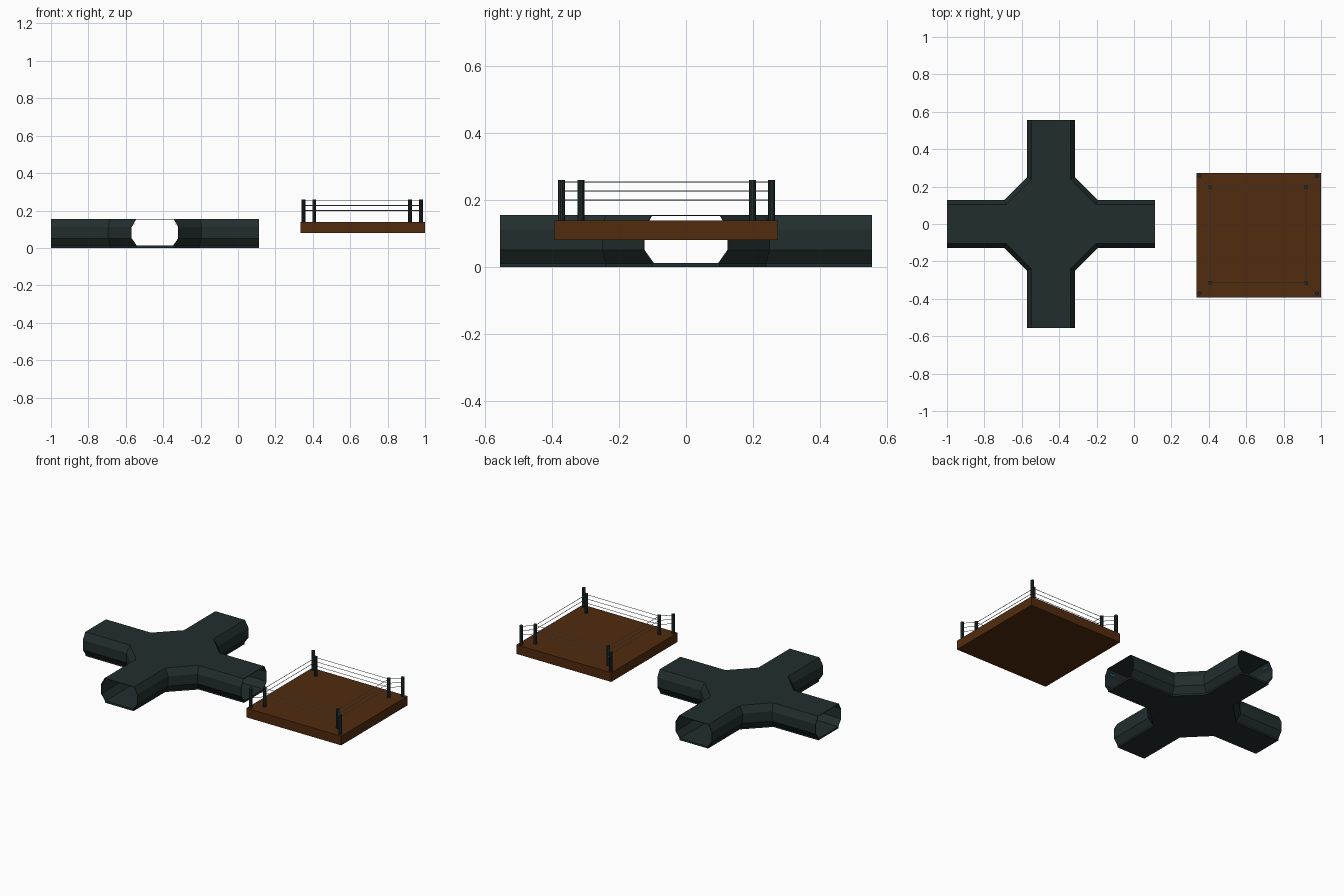
import bpy, bmesh, math
from mathutils import Vector, Matrix

if "Cube" in bpy.data.objects:
    bpy.data.objects.remove(bpy.data.objects["Cube"])


def material(name, rgb):
    m = bpy.data.materials.new(name)
    m.diffuse_color = (*rgb, 1)
    m.use_nodes = True
    m.node_tree.nodes["Principled BSDF"].inputs["Base Color"].default_value = m.diffuse_color
    return m


DARK = material("dark slate", (0.0165, 0.027, 0.027))
BROWN = material("brown wood", (0.083, 0.024, 0.0045))
GREY = material("rope grey", (0.35, 0.38, 0.38))
BLUE = material("light blue", (0.02, 0.25, 0.5))


def finish(bm, name, mat):
    bmesh.ops.recalc_face_normals(bm, faces=bm.faces)
    me = bpy.data.meshes.new(name)
    bm.to_mesh(me)
    bm.free()
    me.materials.append(mat)
    ob = bpy.data.objects.new(name, me)
    bpy.context.collection.objects.link(ob)
    return ob


def add_box(bm, centre, size, angle=0):
    m = (Matrix.Translation(centre) @ Matrix.Rotation(angle, 4, 'Z')
         @ Matrix.Diagonal((*size, 1)))
    bmesh.ops.create_cube(bm, size=1, matrix=m)


def add_rod(bm, a, b, r, sides):
    a, b = Vector(a), Vector(b)
    d = b - a
    m = Matrix.Translation((a + b) / 2) @ d.to_track_quat('Z', 'Y').to_matrix().to_4x4()
    bmesh.ops.create_cone(bm, cap_ends=True, segments=sides, radius1=r, radius2=r,
                          depth=d.length, matrix=m)


# ---- crossing tunnel ----
CX, ARM, HALF, CORNER = -0.444, 0.556, 0.128, 0.25


def cross_ring(bm, inset, z):
    """Plan outline of the crossing, moved inward by inset."""
    h, c = HALF - inset, CORNER - 0.414 * inset
    pts = []
    for k in range(4):
        rot = Matrix.Rotation(k * math.pi / 2, 2)
        pts += [rot @ Vector(p) for p in ((c, -h), (ARM, -h), (ARM, h), (c, h))]
    return [bm.verts.new((CX + p.x, p.y, z)) for p in pts]


def loft(bm, levels, open_tips):
    rings = [cross_ring(bm, i, z) for i, z in levels]
    for lo, hi in zip(rings, rings[1:]):
        for i in range(16):
            if open_tips and i % 4 == 1:
                continue
            j = (i + 1) % 16
            bm.faces.new((lo[i], lo[j], hi[j], hi[i]))
    bm.faces.new(rings[-1])
    return rings


# open-ended shell
bm = bmesh.new()
loft(bm, [(0.028, 0.010), (0, 0.05), (0, 0.112), (0.024, 0.155)], True)
bm.normal_update()
me = bpy.data.meshes.new("tunnel_shell")
bm.to_mesh(me)
bm.free()
me.materials.append(DARK)
shell = bpy.data.objects.new("tunnel_shell", me)
bpy.context.collection.objects.link(shell)
mod = shell.modifiers.new("thickness", 'SOLIDIFY')
mod.thickness = 0.004
mod.offset = -1

# floor slab
bm = bmesh.new()
rings = loft(bm, [(0.028, 0), (0.028, 0.012)], False)
bm.faces.new(rings[0][::-1])
finish(bm, "tunnel_floor", DARK)

# small lamps under the upper chamfers near each mouth
bm = bmesh.new()
for k in range(4):
    rot = Matrix.Rotation(k * math.pi / 2, 3, 'Z')
    for s in (-1, 1):
        p = rot @ Vector((0.515, s * 0.111, 0.128))
        add_box(bm, (CX + p.x, p.y, p.z), (0.03, 0.004, 0.006), k * math.pi / 2)
finish(bm, "tunnel_lamps", BLUE)

# ---- ring platform ----
RX, RY = 0.664, -0.058
bm = bmesh.new()
add_box(bm, (0.667, -0.06, 0.109), (0.666, 0.666, 0.058))
finish(bm, "ring_platform", BROWN)

# inner and outer corner posts
CORNERS = [(-1, -1), (1, -1), (1, 1), (-1, 1)]
INNER, OUTER = 0.256, 0.314
for name, d in (("inner_posts", INNER), ("outer_posts", OUTER)):
    bm = bmesh.new()
    for sx, sy in CORNERS:
        x, y = RX + sx * d, RY + sy * d
        add_rod(bm, (x, y, 0.13), (x, y, 0.26), 0.0105, 10)
    finish(bm, name, DARK)

# three ropes around the ring, tied back to the outer posts
bm = bmesh.new()
for z in (0.2, 0.227, 0.254):
    for i, (sx, sy) in enumerate(CORNERS):
        tx, ty = CORNERS[(i + 1) % 4]
        a = (RX + sx * INNER, RY + sy * INNER, z)
        add_rod(bm, a, (RX + tx * INNER, RY + ty * INNER, z), 0.0016, 6)
        add_rod(bm, a, (RX + sx * OUTER, RY + sy * OUTER, z), 0.0016, 6)
finish(bm, "ring_ropes", GREY)
